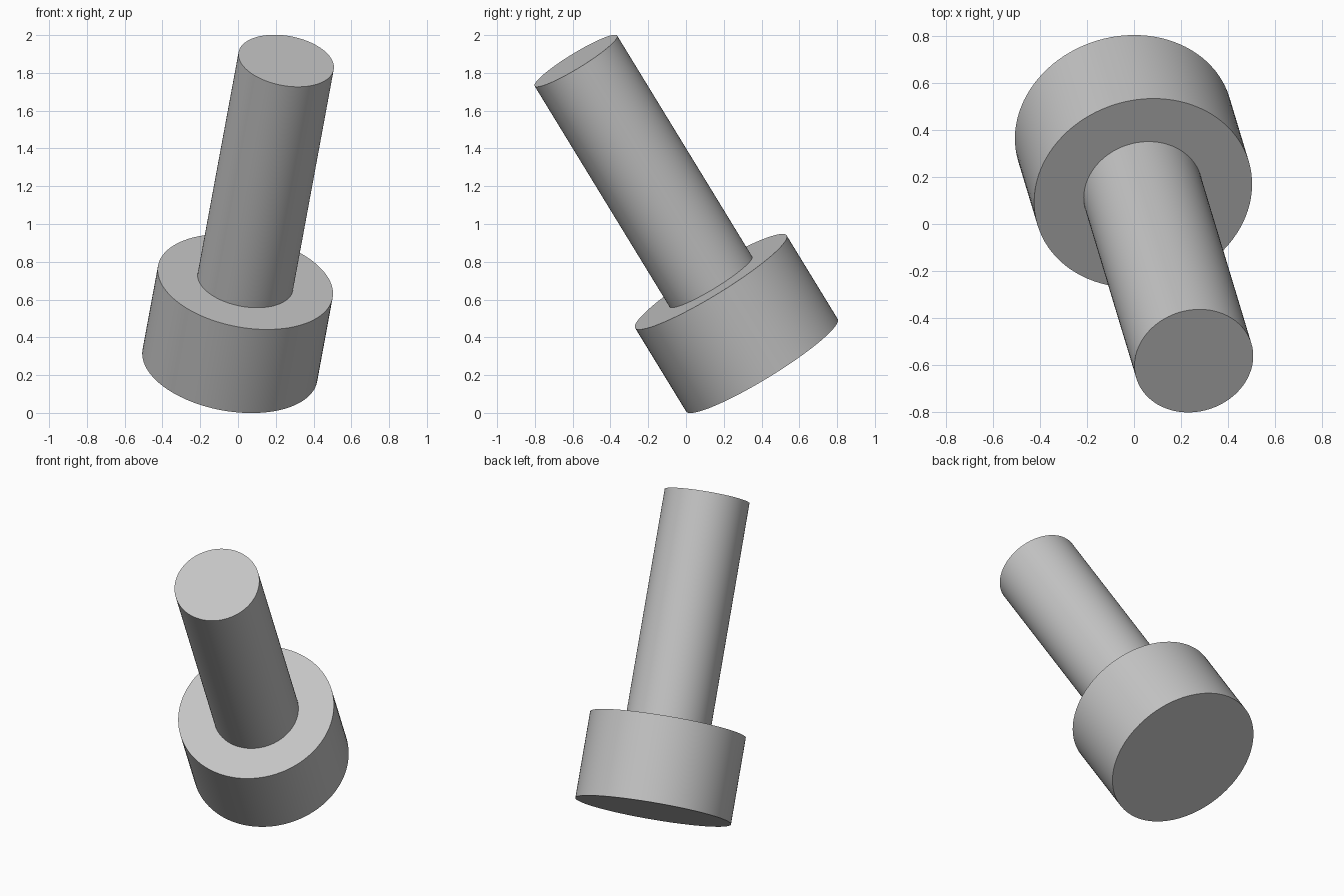
import bpy
import math
from mathutils import Vector

cube = bpy.data.objects.get("Cube")
if cube:
    bpy.data.objects.remove(cube, do_unlink=True)

# One plain grey for the whole model
GREY = (0.55, 0.55, 0.55, 1)
grey = bpy.data.materials.new("plain_grey")
grey.use_nodes = True
grey.diffuse_color = GREY
grey.node_tree.nodes["Principled BSDF"].inputs["Base Color"].default_value = GREY

# Tilted axis shared by both parts: head base, shoulder and shaft tip
BASE = Vector((-0.043, 0.402, 0.252))
TIP = Vector((0.255, -0.583, 1.864))
AXIS = (TIP - BASE).normalized()
SHOULDER = BASE + AXIS * 0.525


def cylinder(name, start, end, radius):
    bpy.ops.mesh.primitive_cylinder_add(
        vertices=96, radius=radius, depth=(end - start).length,
        location=(start + end) / 2,
        rotation=AXIS.to_track_quat('Z', 'Y').to_euler())
    obj = bpy.context.object
    obj.name = name
    obj.data.materials.append(grey)
    bpy.ops.object.shade_smooth_by_angle(angle=math.radians(30))


# Wide head and slim shaft
cylinder("bolt_head", BASE, SHOULDER, 0.470)
cylinder("bolt_shaft", SHOULDER, TIP, 0.256)
